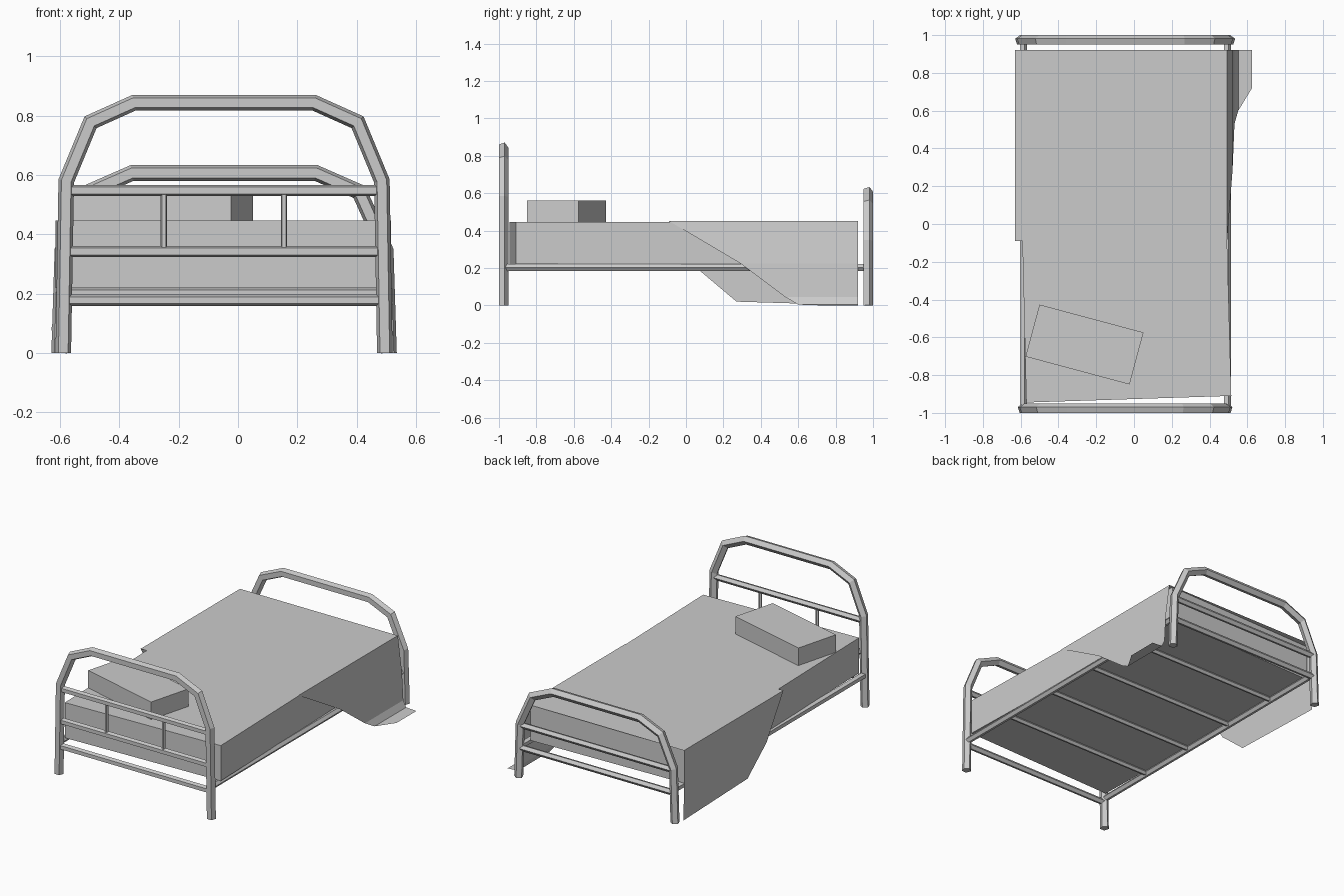
import bpy
import math
from mathutils import Vector, Matrix

if "Cube" in bpy.data.objects:
    bpy.data.objects.remove(bpy.data.objects["Cube"])


def mesh(name, verts, faces):
    me = bpy.data.meshes.new(name)
    me.from_pydata([tuple(v) for v in verts], [], faces)
    me.update()
    ob = bpy.data.objects.new(name, me)
    bpy.context.collection.objects.link(ob)
    return ob


def tube(name, path, r, axis=(0, 1, 0), n=5):
    """Mitred n-sided tube along a path lying in the plane perpendicular to axis."""
    pts, b = [Vector(p) for p in path], Vector(axis)
    verts, faces = [], []
    for i, p in enumerate(pts):
        a = (p - pts[i - 1]).normalized() if i else (pts[1] - p).normalized()
        c = (pts[i + 1] - p).normalized() if i < len(pts) - 1 else a
        t = (a + c).normalized()
        side = b.cross(t) / t.dot(a)
        for k in range(n):
            ang = 2 * math.pi * k / n
            verts.append(p + b * r * math.cos(ang) + side * r * math.sin(ang))
    for i in range(len(pts) - 1):
        for k in range(n):
            l = (k + 1) % n
            faces.append((i * n + k, i * n + l, (i + 1) * n + l, (i + 1) * n + k))
    faces.append(tuple(range(n))[::-1])
    faces.append(tuple(range(len(verts) - n, len(verts))))
    return mesh(name, verts, faces)


def prism(name, corners, z0, z1):
    n = len(corners)
    verts = [(x, y, z) for z in (z0, z1) for x, y in corners]
    faces = [tuple(range(n))[::-1], tuple(range(n, 2 * n))]
    faces += [(i, (i + 1) % n, n + (i + 1) % n, n + i) for i in range(n)]
    return mesh(name, verts, faces)


CX = -0.047   # centre line of the frame
HEAD_Y, FOOT_Y = -0.9777, 0.9725


# arched end frames: half profile mirrored about the centre line
def arch(name, y, half):
    left = [(CX - w, y, z) for w, z in half]
    right = [(CX + w, y, z) for w, z in reversed(half)]
    tube(name, left + right, 0.0276)


arch("headboard_arch", HEAD_Y, [(0.542, 0), (0.532, 0.58), (0.45, 0.778), (0.303, 0.844)])
arch("footboard_arch", FOOT_Y, [(0.556, 0), (0.545, 0.345), (0.456, 0.543), (0.31, 0.607)])

# horizontal bars of the end frames
for name, y, z in (("headboard_top_bar", HEAD_Y, 0.548), ("headboard_middle_bar", HEAD_Y, 0.342),
                   ("headboard_low_bar", HEAD_Y, 0.178), ("footboard_top_bar", FOOT_Y, 0.335),
                   ("footboard_low_bar", FOOT_Y, 0.19)):
    tube(name, [(CX - 0.535, y, z), (CX + 0.535, y, z)], 0.02)

# headboard uprights
for x in (-0.25, 0.155):
    tube("headboard_upright", [(x, HEAD_Y, 0.342), (x, HEAD_Y, 0.548)], 0.011)

# side rails and slats
for s in (-1, 1):
    x = CX + s * 0.54
    tube("side_rail", [(x, HEAD_Y, 0.203), (x, FOOT_Y, 0.203)], 0.02, (1, 0, 0))
for y in (-0.58, -0.19, 0.19, 0.58):
    tube("slat", [(CX - 0.54, y, 0.203), (CX + 0.54, y, 0.203)], 0.016)

# mattress, lying slightly crooked
prism("mattress", [(-0.57, -0.945), (0.515, -0.91), (0.465, 0.915), (-0.615, 0.885)], 0.22, 0.447)

# pillow
rot = Matrix.Rotation(math.radians(-15), 2)
corners = [rot @ Vector((sx * 0.285, sy * 0.1425)) + Vector((-0.262, -0.638))
           for sx, sy in ((-1, -1), (1, -1), (1, 1), (-1, 1))]
prism("pillow", corners, 0.447, 0.56)

# blanket: section points (x, front edge y, front z, back z) from left hem to right hem
section = [(-0.627, 0.27, 0.02, 0), (-0.629, 0.08, 0.18, 0.18), (-0.63, -0.09, 0.45, 0.45),
           (0.493, -0.09, 0.45, 0.45), (0.522, 0.29, 0.225, 0.225), (0.532, 0.53, 0.045, 0.045),
           (0.552, 0.60, 0.004, 0.004), (0.625, 0.72, 0, 0)]
verts, faces = [], []
for x, y, zf, zb in section:
    verts += [(x, y, zf), (x, 0.92, zb)]
for i in range(0, len(verts) - 2, 2):
    faces.append((i, i + 2, i + 3, i + 1))
mesh("blanket", verts, faces)
